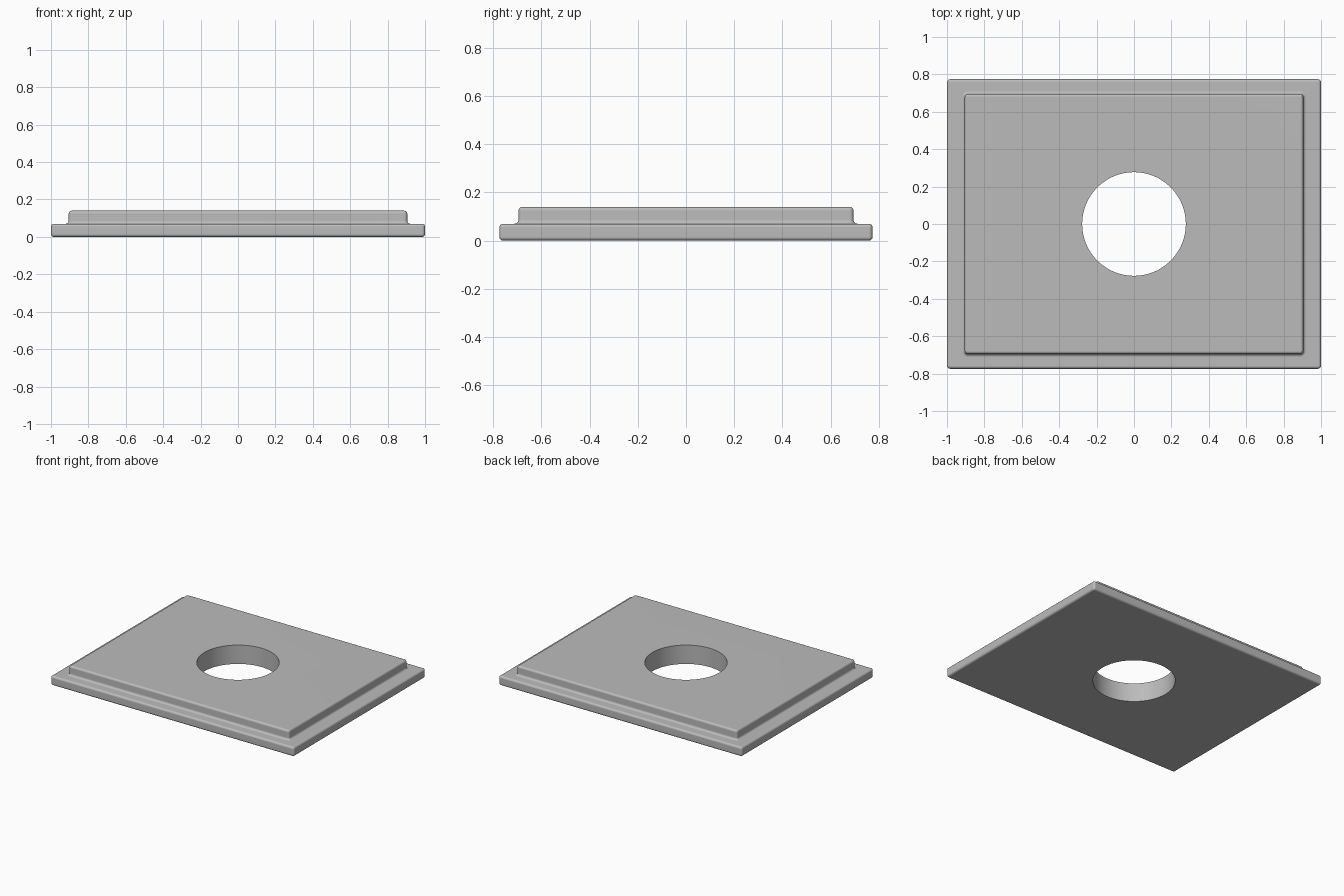
import bpy, bmesh
from math import pi, sin, cos

old = bpy.data.objects.get("Cube")
if old:
    bpy.data.objects.remove(old)

# One grey material
grey = bpy.data.materials.new("plain_grey")
grey.use_nodes = True
COLOUR = (0.5, 0.5, 0.5, 1)
grey.diffuse_color = COLOUR
grey.node_tree.nodes["Principled BSDF"].inputs["Base Color"].default_value = COLOUR

R = 0.016                 # edge rounding
STEPS = 5
BASE = (1.0, 0.774)       # half sizes of the lower slab
UPPER = (0.905, 0.695)    # half sizes of the raised slab
STEP_Z, TOP_Z, HOLE_R = 0.07, 0.14, 0.277


def rounded_ring(bm, size, grow, z):
    """Rectangle with rounded corners, grown outward from the given size."""
    radius = R + grow
    ring = []
    for quarter, (sx, sy) in enumerate([(1, 1), (-1, 1), (-1, -1), (1, -1)]):
        for i in range(STEPS + 1):
            a = (quarter + i / STEPS) * pi / 2
            ring.append(bm.verts.new((sx * (size[0] - R) + radius * cos(a),
                                      sy * (size[1] - R) + radius * sin(a), z)))
    return ring


# Wall profile: rounded bottom, rounded ledge, inner fillet, rounded top
arc = [i / STEPS * pi / 2 for i in range(STEPS + 1)]
soft = R * 0.95
profile = [(BASE, soft * (sin(a) - 1), soft * (1 - cos(a))) for a in arc]
profile += [(BASE, soft * (cos(a) - 1), STEP_Z + soft * (sin(a) - 1)) for a in arc]
profile += [(UPPER, R * (1 - sin(a)), STEP_Z + R * (1 - cos(a))) for a in arc]
profile += [(UPPER, soft * (cos(a) - 1), TOP_Z + soft * (sin(a) - 1)) for a in arc]

# Stepped plate
bm = bmesh.new()
rings = [rounded_ring(bm, *p) for p in profile]
for low, high in zip(rings, rings[1:]):
    n = len(low)
    for i in range(n):
        j = (i + 1) % n
        bm.faces.new((low[i], low[j], high[j], high[i]))
bm.faces.new(rings[0][::-1])
bm.faces.new(rings[-1])
mesh = bpy.data.meshes.new("stepped_plate")
bm.to_mesh(mesh)
bm.free()
mesh.materials.append(grey)
plate = bpy.data.objects.new("stepped_plate", mesh)
bpy.context.collection.objects.link(plate)

# Round hole through the middle
bpy.ops.mesh.primitive_cylinder_add(vertices=96, radius=HOLE_R, depth=1)
cutter = bpy.context.object
cutter.name = "hole_cutter"
cutter.data.materials.append(grey)
cutter.hide_render = True

bpy.ops.object.select_all(action="DESELECT")
plate.select_set(True)
bpy.context.view_layer.objects.active = plate
hole = plate.modifiers.new("hole", "BOOLEAN")
hole.operation = "DIFFERENCE"
hole.solver = "EXACT"
hole.object = cutter
bpy.ops.object.modifier_apply(modifier=hole.name)
bpy.data.objects.remove(cutter)

# Smooth edges, with flat faces kept flat
bpy.ops.object.shade_smooth_by_angle(angle=pi / 6)
flat = plate.modifiers.new("flat_faces", "WEIGHTED_NORMAL")
flat.keep_sharp = True
